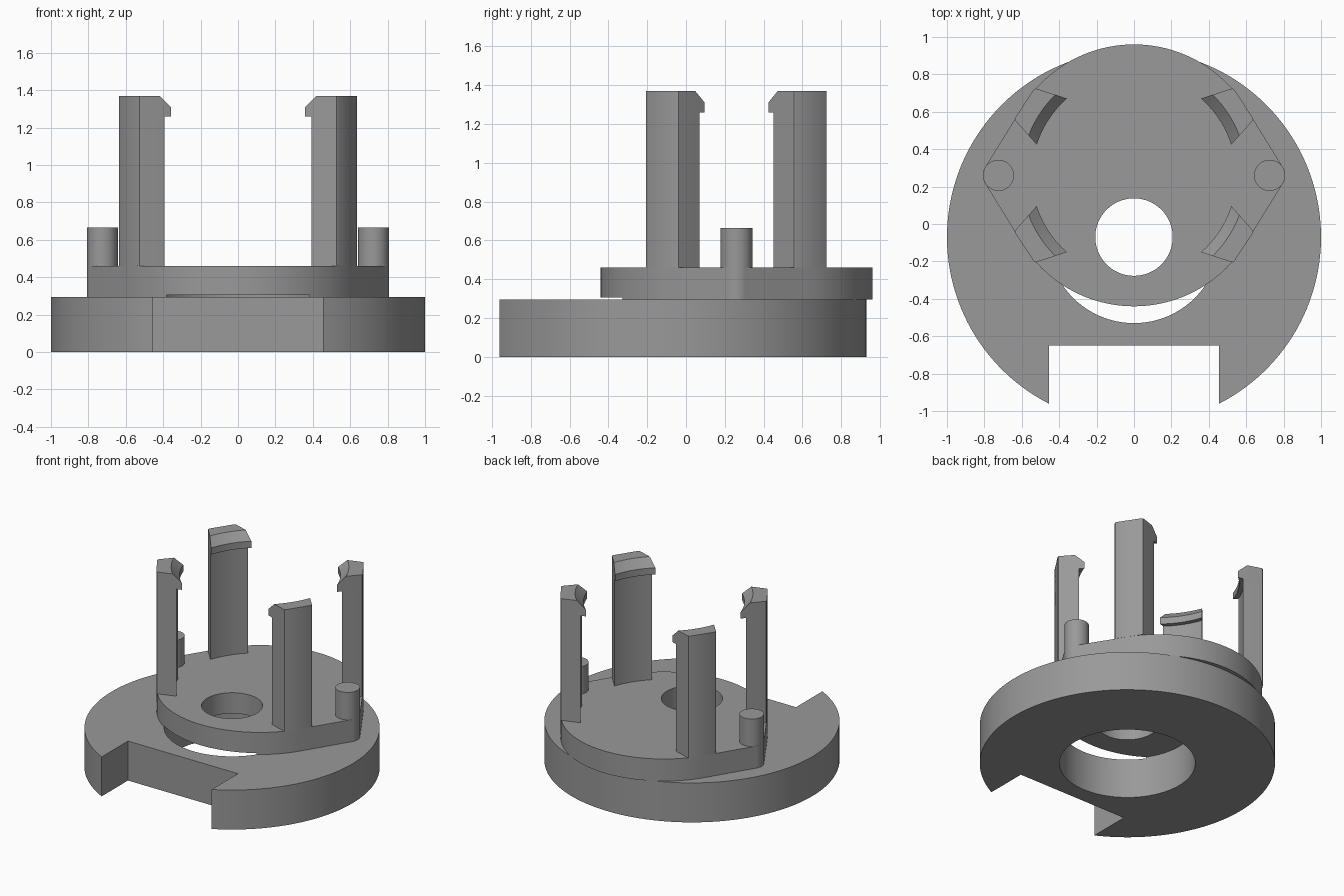
import bpy, bmesh, math

if "Cube" in bpy.data.objects:
    bpy.data.objects.remove(bpy.data.objects["Cube"])

grey = bpy.data.materials.new("mid grey")
grey.diffuse_color = (0.32, 0.32, 0.32, 1)
grey.use_nodes = True
grey.node_tree.nodes["Principled BSDF"].inputs["Base Color"].default_value = grey.diffuse_color

HUB = (0, 0.26)      # centre of the raised plate
AXIS = (0, -0.07)    # centre of the base disc and bore


def arc(c, r, a0, a1, n):
    return [(c[0] + r * math.cos(math.radians(a0 + (a1 - a0) * i / n)),
             c[1] + r * math.sin(math.radians(a0 + (a1 - a0) * i / n))) for i in range(n + 1)]


def loft(name, layers):
    """Closed solid through rings of equal length, each given as (outline, z)."""
    bm = bmesh.new()
    rings = [[bm.verts.new((x, y, z)) for x, y in pts] for pts, z in layers]
    n = len(rings[0])
    bm.faces.new(rings[0][::-1])
    bm.faces.new(rings[-1])
    for low, high in zip(rings, rings[1:]):
        for i in range(n):
            j = (i + 1) % n
            bm.faces.new((low[i], low[j], high[j], high[i]))
    bmesh.ops.recalc_face_normals(bm, faces=bm.faces)
    mesh = bpy.data.meshes.new(name)
    bm.to_mesh(mesh)
    bm.free()
    ob = bpy.data.objects.new(name, mesh)
    bpy.context.collection.objects.link(ob)
    mesh.materials.append(grey)
    return ob


def prism(name, pts, z0, z1):
    return loft(name, [(pts, z0), (pts, z1)])


def disc(name, c, r, z0, z1, n=96):
    return prism(name, arc(c, r, 0, 360, n)[:-1], z0, z1)


def cut(ob, cutter):
    """Subtract the cutter and remove it."""
    mod = ob.modifiers.new("cut", 'BOOLEAN')
    mod.operation, mod.solver, mod.object = 'DIFFERENCE', 'EXACT', cutter
    bpy.context.view_layer.objects.active = ob
    bpy.ops.object.modifier_apply(modifier=mod.name)
    bpy.data.objects.remove(cutter)


def smooth(ob):
    bpy.ops.object.select_all(action='DESELECT')
    ob.select_set(True)
    bpy.context.view_layer.objects.active = ob
    bpy.ops.object.shade_smooth_by_angle(angle=math.radians(30))


# Base disc with front notch and wide bore
a = math.degrees(math.acos(0.455))
outline = arc(AXIS, 1.0, -a, 180 + a, 128) + [(-0.455, -0.65), (0.455, -0.65)]
base = prism("base_disc", outline, 0, 0.295)
cut(base, disc("bore_cutter", AXIS, 0.46, -0.1, 0.5))

# Raised plate: large circle blended by tangents into the two peg ends
t = math.degrees(math.acos((0.70 - 0.083) / 0.725))
outline = (arc((0.725, 0.26), 0.083, -t, t, 16) + arc(HUB, 0.70, t, 180 - t, 64)
           + arc((-0.725, 0.26), 0.083, 180 - t, 180 + t, 16) + arc(HUB, 0.70, 180 + t, 360 - t, 64))
plate = prism("raised_plate", outline, 0.295, 0.46)
cut(plate, disc("centre_hole_cutter", AXIS, 0.207, 0.2, 0.6))
cut(plate, disc("recess_cutter", AXIS, 0.46, 0.2, 0.305))

# Locating pegs
pegs = [disc("locating_peg", (s * 0.725, 0.26), 0.083, 0.46, 0.665, 48) for s in (-1, 1)]


def clip_section(r, sx, sy):
    """Clip cross-section: curved inner face, tapering sides, flat outer face."""
    v = 0.14
    for _ in range(20):                      # where the side meets the inner radius
        v = 0.1 + 0.27 * (0.70 - math.sqrt(r * r - v * v))
    h = math.degrees(math.asin(v / r))
    pts = arc((0, 0), r, h, -h, 14)
    outer = [(0.685, -0.104), (0.696, -0.1), (0.70, -0.09)]
    pts += outer + [(u, -w) for u, w in reversed(outer)]
    c, s = math.cos(math.radians(33.2)), math.sin(math.radians(33.2))
    return [(sx * (u * c - w * s), 0.26 + sy * (u * s + w * c)) for u, w in pts]


# Four snap clips with inward hooks
clips = []
for sx in (-1, 1):
    for sy in (-1, 1):
        profile = [(0.577, 0.46), (0.577, 1.26), (0.545, 1.26), (0.545, 1.31), (0.602, 1.37)]
        clips.append(loft("snap_clip", [(clip_section(r, sx, sy), z) for r, z in profile]))

for ob in [base, plate] + pegs + clips:
    smooth(ob)
